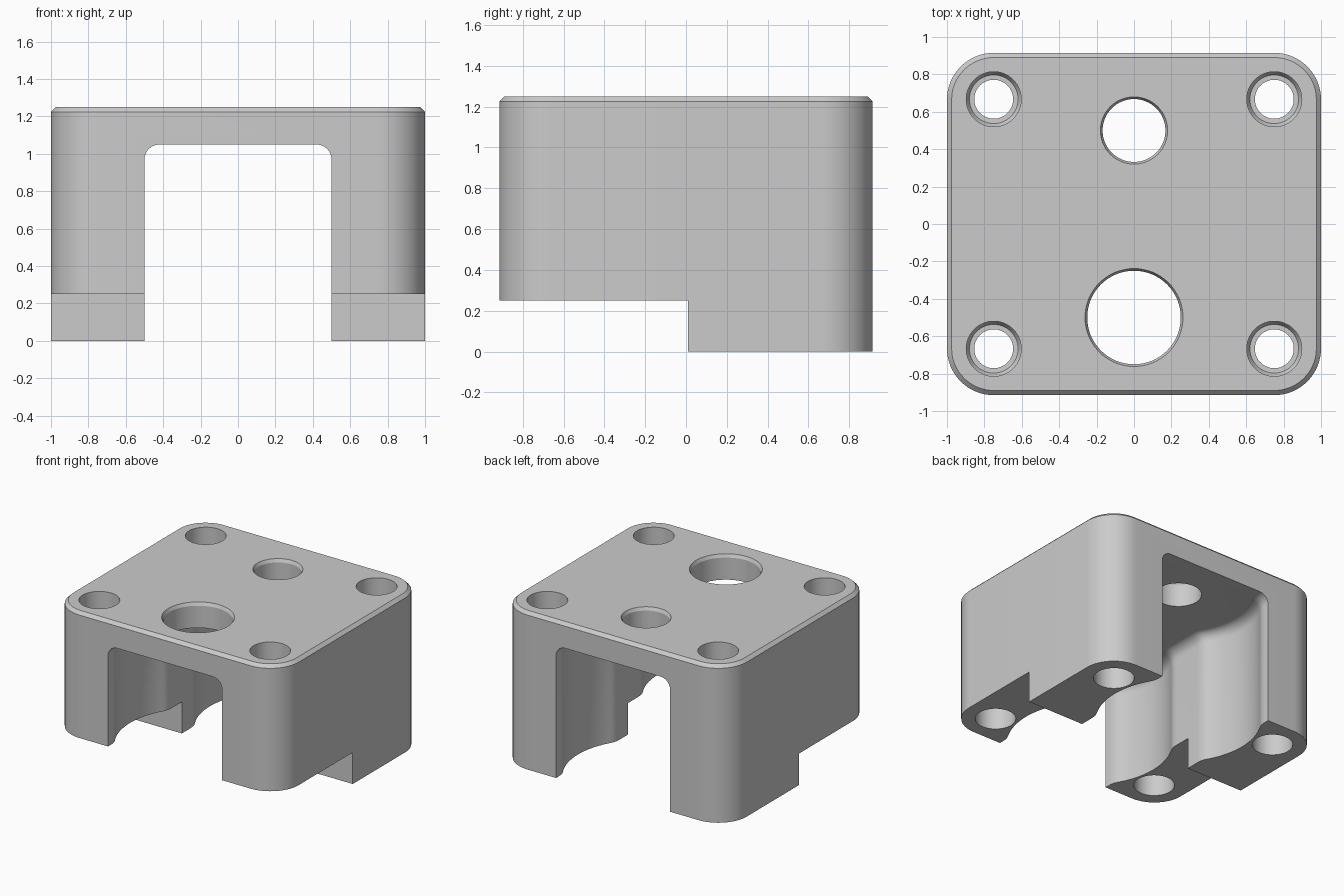
import bpy
import bmesh
from math import sin, cos, pi, sqrt, radians

HALF_X, HALF_Y, HEIGHT = 1.0, 0.915, 1.25
CORNER = 0.25

if "Cube" in bpy.data.objects:
    bpy.data.objects.remove(bpy.data.objects["Cube"], do_unlink=True)

grey = bpy.data.materials.new("machined grey")
grey.use_nodes = True
grey.diffuse_color = (0.6, 0.6, 0.6, 1)
grey.node_tree.nodes["Principled BSDF"].inputs["Base Color"].default_value = (0.6, 0.6, 0.6, 1)


def loft(name, rings):
    """Closed solid through a stack of (outline, z) rings with equal point counts."""
    bm = bmesh.new()
    loops = [[bm.verts.new((x, y, z)) for x, y in outline] for outline, z in rings]
    n = len(loops[0])
    for low, high in zip(loops, loops[1:]):
        for i in range(n):
            j = (i + 1) % n
            bm.faces.new((low[i], low[j], high[j], high[i]))
    bm.faces.new(loops[0][::-1])
    bm.faces.new(loops[-1])
    bmesh.ops.recalc_face_normals(bm, faces=bm.faces)
    mesh = bpy.data.meshes.new(name)
    bm.to_mesh(mesh)
    bm.free()
    mesh.materials.append(grey)
    obj = bpy.data.objects.new(name, mesh)
    bpy.context.collection.objects.link(obj)
    return obj


def rounded_rect(inset, steps=16):
    points = []
    r = CORNER - inset
    for k, (sx, sy) in enumerate([(1, 1), (-1, 1), (-1, -1), (1, -1)]):
        for s in range(steps + 1):
            a = (k + s / steps) * pi / 2
            points.append((sx * (HALF_X - CORNER) + r * cos(a),
                           sy * (HALF_Y - CORNER) + r * sin(a)))
    return points


def circle(x, y, r, steps=64):
    return [(x + r * cos(2 * pi * i / steps), y + r * sin(2 * pi * i / steps))
            for i in range(steps)]


def channel_half_width(y, wall=0.5, pocket=0.6, blend=0.15):
    """Straight wall with a round pocket around each bore, blended smoothly."""
    d = abs(abs(y) - 0.5)
    reach = sqrt((pocket + blend) ** 2 - (wall + blend) ** 2)
    if d >= reach:
        return wall
    if d <= reach * pocket / (pocket + blend):
        return sqrt(pocket ** 2 - d ** 2)
    return wall + blend - sqrt(blend ** 2 - (reach - d) ** 2)


def channel_outline(inset, steps=120):
    ys = [-1 + 2 * i / steps for i in range(steps + 1)]
    right = [(channel_half_width(y) - inset, y) for y in ys]
    return right + [(-x, y) for x, y in reversed(right)]


def cut(target, cutter):
    cutter.hide_render = True
    mod = target.modifiers.new("cut", "BOOLEAN")
    mod.operation = "DIFFERENCE"
    mod.solver = "EXACT"
    mod.object = cutter
    bpy.context.view_layer.objects.active = target
    bpy.ops.object.modifier_apply(modifier=mod.name)
    bpy.data.objects.remove(cutter, do_unlink=True)


def cut_hole(x, y, profile):
    cut(body, loft("hole_cutter", [(circle(x, y, r), z) for r, z in profile]))


# Block with rounded corners and a chamfered top edge
body = loft("housing_block", [(rounded_rect(0), 0), (rounded_rect(0), HEIGHT - 0.025),
                              (rounded_rect(0.025), HEIGHT)])

# Raised underside of the front half
step = [(-2, -2), (2, -2), (2, 0.01), (-2, 0.01)]
cut(body, loft("step_cutter", [(step, -0.5), (step, 0.25)]))

# Wavy channel with a filleted ceiling
FILLET, CEILING = 0.08, 1.05
rings = [(channel_outline(0), -0.5)]
for i in range(9):
    a = i / 8 * pi / 2
    rings.append((channel_outline(FILLET * (1 - cos(a))), CEILING - FILLET * (1 - sin(a))))
cut(body, loft("channel_cutter", rings))

# Chamfered bores through the roof
for y, r in [(-0.5, 0.25), (0.5, 0.168)]:
    cut_hole(0, y, [(r, 0.9), (r, HEIGHT - 0.025), (r + 0.012, HEIGHT), (r + 0.012, 1.4)])

# Corner bolt holes, counterbored from both ends
for x in (-0.75, 0.75):
    for y in (-0.667, 0.667):
        cut_hole(x, y, [(0.147, -0.3), (0.147, 0.7), (0.104, 0.71), (0.104, 0.95),
                        (0.13, 0.951), (0.147, 0.98), (0.147, 1.4)])

# Smooth rounds, sharp edges
bpy.ops.object.select_all(action="DESELECT")
body.select_set(True)
bpy.context.view_layer.objects.active = body
bpy.ops.object.shade_smooth_by_angle(angle=radians(25))
